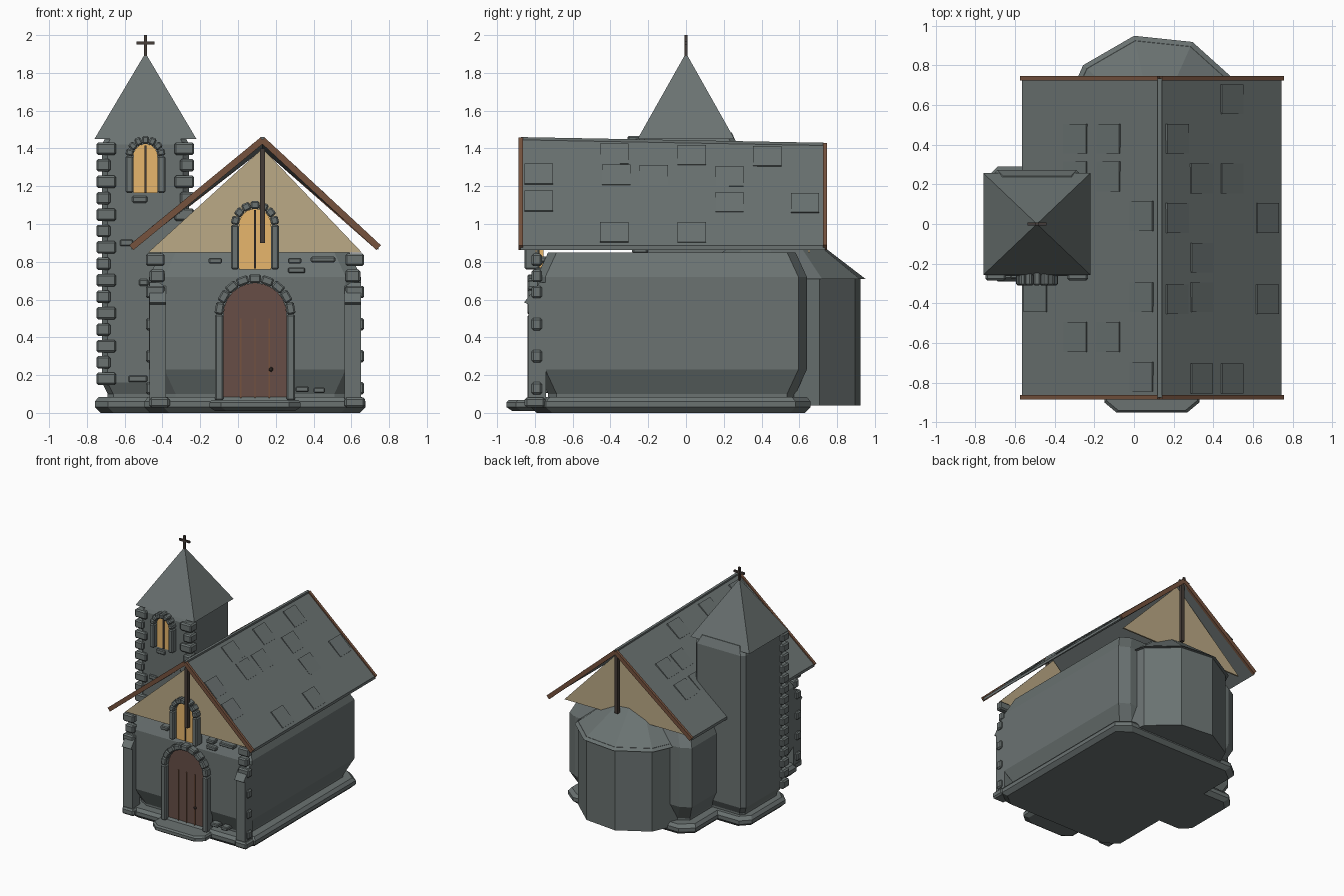
import bpy, bmesh, math
from mathutils import Matrix, Vector

cube = bpy.data.objects.get("Cube")
if cube:
    bpy.data.objects.remove(cube)


def material(name, rgb):
    m = bpy.data.materials.new(name)
    m.use_nodes = True
    m.diffuse_color = (*rgb, 1)
    m.node_tree.nodes["Principled BSDF"].inputs["Base Color"].default_value = (*rgb, 1)
    return m


STONE = material("grey stone", (0.145, 0.17, 0.167))
PLASTER = material("tan plaster", (0.50, 0.40, 0.24))
GLASS = material("amber glass", (0.85, 0.50, 0.16))
DOOR = material("door wood", (0.135, 0.076, 0.062))
TRIM = material("brown trim", (0.18, 0.085, 0.048))
DARK = material("dark wood", (0.06, 0.045, 0.038))


def finish(name, bm, mat, bevel=0):
    bmesh.ops.recalc_face_normals(bm, faces=bm.faces)
    me = bpy.data.meshes.new(name)
    bm.to_mesh(me)
    bm.free()
    me.materials.append(mat)
    ob = bpy.data.objects.new(name, me)
    bpy.context.collection.objects.link(ob)
    if bevel:
        mod = ob.modifiers.new("chamfer", "BEVEL")
        mod.width, mod.segments = bevel, 1
    return ob


def loft(name, rings, mat, bevel=0):
    """Skin equal-length rings of points and cap both ends."""
    bm = bmesh.new()
    loops = [[bm.verts.new(p) for p in ring] for ring in rings]
    n = len(rings[0])
    for a, b in zip(loops, loops[1:]):
        for i in range(n):
            j = (i + 1) % n
            bm.faces.new((a[i], a[j], b[j], b[i]))
    bm.faces.new(loops[0])
    bm.faces.new(loops[-1])
    bmesh.ops.remove_doubles(bm, verts=bm.verts, dist=0.0005)
    return finish(name, bm, mat, bevel)


def blocks(name, items, mat, bevel=0):
    """Many boxes in one object; each item is (centre, size[, rotation matrix])."""
    bm = bmesh.new()
    for centre, size, *rot in items:
        r = rot[0] if rot else Matrix()
        bmesh.ops.create_cube(bm, size=1, matrix=Matrix.Translation(centre) @ r @ Matrix.Diagonal((*size, 1)))
    return finish(name, bm, mat, bevel)


def octagon(cx, cy, hx, hy, kx, ky, z):
    """Rectangle with cut corners."""
    q = [(hx, ky - hy), (hx, hy - ky), (hx - kx, hy), (kx - hx, hy)]
    return [(cx + s * x, cy + s * y, z) for s in (1, -1) for x, y in q]


def bevelled_mass(name, cx, cy, hx, hy, kx, ky, levels):
    loft(name, [octagon(cx, cy, hx - i, hy - i, kx, ky, z) for z, i in levels], STONE)


def ngon(cx, cy, r, n, start, z):
    return [(cx + r * math.cos(start + math.tau * i / n), cy + r * math.sin(start + math.tau * i / n), z)
            for i in range(n)]


def along(p, q):
    return (Vector(q) - Vector(p)).to_track_quat("X", "Z").to_matrix().to_4x4()


def beam(name, p, q, wide, tall, mat):
    p, q = Vector(p), Vector(q)
    blocks(name, [((p + q) / 2, ((q - p).length, wide, tall), along(p, q))], mat)


# Masses: plinths, nave, tower and front step
MID = 0.09
PLINTH = [(0, 0.03), (0.03, 0), (0.06, 0), (0.085, 0.02)]
bevelled_mass("nave_plinth", MID, -0.08, 0.585, 0.74, 0.1, 0.08, PLINTH)
bevelled_mass("tower_plinth", -0.49, 0, 0.268, 0.29, 0.07, 0.07, PLINTH)
bevelled_mass("nave_walls", MID, -0.075, 0.56, 0.715, 0.08, 0.045,
              [(0.07, 0.06), (0.1, 0.06), (0.23, 0), (0.72, 0), (0.85, 0.06)])
bevelled_mass("tower_walls", -0.49, 0.005, 0.23, 0.267, 0.03, 0.03,
              [(0.07, 0.03), (0.1, 0.03), (0.16, 0), (1.42, 0), (1.485, 0.03)])
bevelled_mass("front_step", MID, -0.82, 0.24, 0.13, 0.06, 0.05, [(0.01, 0.03), (0.03, 0), (0.055, 0), (0.068, 0.01)])

# Apse with its faceted roof
A = math.radians(30)
loft("apse_walls", [ngon(0.1, 0.48, 0.455, 10, A, z) for z in (0.04, 0.73)], STONE)
loft("apse_roof", [ngon(0.1, 0.48, r, 10, A, z) for r, z in ((0.48, 0.71), (0, 1.07))], STONE)

# Tower roof and cross
loft("tower_roof", [[(-0.49 + sx * h, sy * h * 0.95, z) for sx, sy in ((1, 1), (-1, 1), (-1, -1), (1, -1))]
                    for h, z in ((0.27, 1.45), (0, 1.905))], STONE)
blocks("cross", [((-0.49, 0, 1.94), (0.017, 0.017, 0.12)), ((-0.49, 0, 1.958), (0.095, 0.015, 0.016))], DARK)

# Gables: thin plaster triangles with a hanging post
for end, y, post_y in (("front", -0.80, -0.85), ("back", 0.645, 0.715)):
    tri = [(-0.475, 0.85), (0.655, 0.85), (0.13, 1.40)]
    loft(end + "_gable", [[(x, y + d, z) for x, z in tri] for d in (0, 0.012)], PLASTER)
    beam(end + "_gable_post", (0.13, post_y, 0.9), (0.13, post_y, 1.4), 0.028, 0.028, DARK)

# Main roof: two slabs, rake trims and raised shingles given as (distance down slope, y)
FRONT, BACK = -0.875, 0.735
SHINGLES = {
    "left": [(0.14, -0.38), (0.14, 0.03), (0.14, 0.43), (0.34, -0.78), (0.34, -0.37), (0.34, -0.17), (0.34, 0.23),
             (0.59, -0.78), (0.59, 0.23), (0.59, 0.63), (0.88, -0.38), (0.88, 0.03)],
    "right": [(0.13, 0.04), (0.13, -0.37), (0.13, -0.77), (0.37, 0.43), (0.37, 0.24), (0.37, -0.57),
              (0.61, 0.43), (0.61, 0.24), (0.61, -0.57), (0.9, -0.37)],
}
for side, eave_x in (("left", 0.745), ("right", -0.565)):
    rings = []
    for y, top in ((FRONT, 1.455), (BACK, 1.425)):
        ridge, eave = (0.13, y, top), (eave_x, y, 0.885)
        drop = 0.032
        rings.append([ridge, eave, (eave_x, y, 0.885 - drop * 0.7), (0.13, y, top - drop)])
        end = "front" if y < 0 else "back"
        beam(f"{side}_{end}_rake_trim", Vector(ridge) - Vector((0, 0, 0.01)),
             Vector(eave) - Vector((0, 0, 0.01)), 0.022, 0.034, TRIM)
    loft(side + "_roof", rings, STONE)
    tiles = []
    for t, y in SHINGLES[side]:
        f = (y - FRONT) / (BACK - FRONT)
        ridge, eave = Vector((0.13, y, 1.455 - 0.03 * f)), Vector((eave_x, y, 0.885))
        rot = along(ridge, eave) @ Matrix.Rotation(math.radians(2), 4, "Y")
        tiles.append((ridge.lerp(eave, t), (0.15, 0.15, 0.018), rot))
    blocks(side + "_roof_shingles", tiles, STONE)
beam("ridge_cap", (0.13, FRONT, 1.45), (0.13, BACK, 1.42), 0.022, 0.02, STONE)


# Arched openings: panel, jambs and ring of wedge stones
def arch(name, cx, y, base, spring, r, rim, stones, mat):
    outline = [(cx - r, base), (cx + r, base)]
    outline += [(cx + r * math.cos(a), spring + r * math.sin(a)) for a in (math.pi * i / 12 for i in range(13))]
    loft(name + "_panel", [[(px, py, pz) for px, pz in outline] for py in (y, y + 0.06)], mat)
    mid = r + rim / 2
    items = [((cx + s * mid, y, (base + spring) / 2), (rim, 0.08, spring - base)) for s in (-1, 1)]
    for i in range(stones):
        a = math.pi * (i + 0.5) / stones
        items.append(((cx + mid * math.cos(a), y, spring + mid * math.sin(a)),
                      (rim, 0.08, 0.95 * math.pi * mid / stones), Matrix.Rotation(-a, 4, "Y")))
    blocks(name + "_surround", items, STONE, 0.008)


arch("front_door", MID, -0.80, 0.065, 0.52, 0.168, 0.045, 9, DOOR)
arch("nave_window", MID, -0.815, 0.76, 0.995, 0.085, 0.042, 7, GLASS)
arch("tower_window", -0.49, -0.27, 1.165, 1.36, 0.064, 0.042, 7, GLASS)
blocks("window_mullions", [((MID, -0.817, 0.92), (0.012, 0.012, 0.31)),
                           ((-0.49, -0.272, 1.29), (0.012, 0.012, 0.25))], DARK)
blocks("door_plank_seams", [((MID + d, -0.801, 0.285), (0.007, 0.008, 0.43)) for d in (-0.075, 0, 0.075)], TRIM)
bm = bmesh.new()
bmesh.ops.create_icosphere(bm, subdivisions=1, radius=0.013, matrix=Matrix.Translation((0.175, -0.812, 0.23)))
finish("door_knob", bm, DARK)

# Corner stones on the tower and nave fronts
tower_stones, nave_stones = [], []
for i in range(15):
    z, w = 0.18 + i * 0.087, (0.105, 0.075)[i % 2]
    tower_stones.append(((-0.75 + w / 2, -0.243, z), (w, 0.085, 0.066)))
    if z > 0.85:
        tower_stones.append(((-0.232 - w / 2, -0.243, z), (w, 0.085, 0.066)))
for i in range(9):
    z, w = 0.13 + i * 0.085, (0.1, 0.08)[i % 2]
    for s in (-1, 1):
        nave_stones.append(((MID + s * (0.478 + w / 2), -0.79, z), (w, 0.055, 0.066)))
blocks("tower_corner_stones", tower_stones, STONE, 0.01)
blocks("nave_corner_stones", nave_stones, STONE, 0.01)

# Buttresses with sloping caps, on small footings
for side, x in (("right", -0.425), ("left", 0.608)):
    shaft = [(-0.835, 0.05), (-0.835, 0.575), (-0.857, 0.585), (-0.775, 0.69), (-0.74, 0.69), (-0.74, 0.05)]
    loft(side + "_buttress", [[(x + d, y, z) for y, z in shaft] for d in (-0.043, 0.043)], STONE)
    blocks(side + "_buttress_footing", [((x + 0.01, -0.80, 0.055), (0.11, 0.11, 0.055))], STONE, 0.012)

# Odd stones standing proud of the walls
odd = [(-0.12, 0.805, 0.07), (0.3, 0.805, 0.07), (0.45, 0.812, 0.13), (0.31, 0.755, 0.09), (0.34, 0.125, 0.07),
       (0.43, 0.12, 0.06)]
blocks("nave_wall_stones", [((x, -0.765, z), (w, 0.07, 0.03)) for x, z, w in odd], STONE, 0.006)
odd = [(-0.53, 0.18, 0.1), (-0.5, 0.69, 0.05), (-0.59, 0.9, 0.07), (-0.52, 1.13, 0.08)]
blocks("tower_wall_stones", [((x, -0.25, z), (w, 0.05, 0.035)) for x, z, w in odd], STONE, 0.006)
